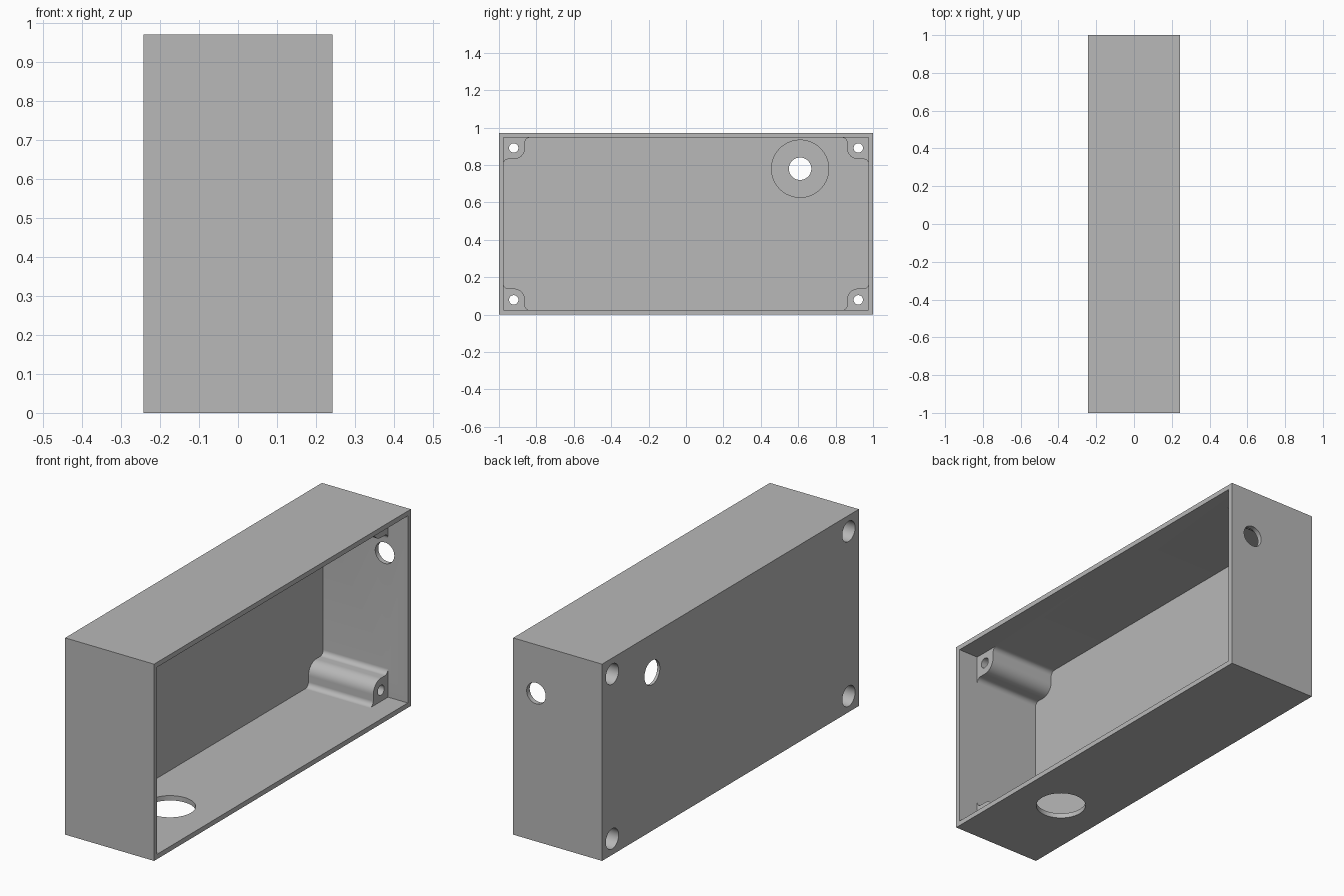
import bpy, bmesh
from math import pi, cos, sin, radians
from mathutils import Matrix, Vector

cube = bpy.data.objects.get("Cube")
if cube:
    bpy.data.objects.remove(cube, do_unlink=True)

# Overall sizes
HX, HY, H = 0.2425, 1.0, 0.97
WALL = 0.024
FLOOR = -HX + WALL          # inner face of the closed side
POST_END = 0.135
INSET = 0.055               # screw axis from the inner walls

grey = bpy.data.materials.new("plain_grey")
grey.use_nodes = True
grey.diffuse_color = (0.48, 0.48, 0.48, 1)
grey.node_tree.nodes["Principled BSDF"].inputs["Base Color"].default_value = grey.diffuse_color


def make_object(name, bm):
    bmesh.ops.recalc_face_normals(bm, faces=bm.faces)
    mesh = bpy.data.meshes.new(name)
    bm.to_mesh(mesh)
    bm.free()
    mesh.materials.append(grey)
    obj = bpy.data.objects.new(name, mesh)
    bpy.context.collection.objects.link(obj)
    return obj


def box(name, low, high):
    low, high = Vector(low), Vector(high)
    bm = bmesh.new()
    bmesh.ops.create_cube(bm, size=1)
    bmesh.ops.scale(bm, vec=high - low, verts=bm.verts)
    bmesh.ops.translate(bm, vec=(low + high) / 2, verts=bm.verts)
    return make_object(name, bm)


def cylinder(name, centre, radius, length, axis):
    bm = bmesh.new()
    turn = {"X": Matrix.Rotation(pi / 2, 4, "Y"),
            "Y": Matrix.Rotation(pi / 2, 4, "X"),
            "Z": Matrix()}[axis]
    bmesh.ops.create_cone(bm, cap_ends=True, segments=64, radius1=radius, radius2=radius,
                          depth=length, matrix=Matrix.Translation(centre) @ turn)
    return make_object(name, bm)


def prism(name, outline, x0, x1):
    """Extrude a y-z outline along x."""
    bm = bmesh.new()
    face = bm.faces.new([bm.verts.new((x0, y, z)) for y, z in outline])
    side = bmesh.ops.extrude_face_region(bm, geom=[face])["geom"]
    bmesh.ops.translate(bm, vec=(x1 - x0, 0, 0),
                        verts=[v for v in side if isinstance(v, bmesh.types.BMVert)])
    return make_object(name, bm)


def arc(cy, cz, r, start, end, steps=12):
    angles = [radians(start + (end - start) * i / steps) for i in range(steps + 1)]
    return [(cy + r * cos(a), cz + r * sin(a)) for a in angles]


def combine(target, tool, operation):
    """Apply one boolean and discard the tool."""
    mod = target.modifiers.new("boolean", "BOOLEAN")
    mod.operation, mod.solver, mod.object = operation, "EXACT", tool
    graph = bpy.context.evaluated_depsgraph_get()
    result = bpy.data.meshes.new_from_object(target.evaluated_get(graph))
    target.modifiers.clear()
    target.data = result
    bpy.data.objects.remove(tool, do_unlink=True)


# Open box
shell = box("enclosure", (-HX, -HY, 0), (HX, HY, H))
combine(shell, box("cavity", (FLOOR, WALL - HY, WALL), (HX + 0.1, HY - WALL, H - WALL)),
        "DIFFERENCE")

# Post outline, measured inward from an inner corner, blended into both walls
R, F, SINK = 0.06, 0.025, -WALL / 2
EDGE = INSET + R
post_outline = ([(SINK, SINK), (EDGE + F, SINK)]
                + arc(EDGE + F, F, F, 270, 180)
                + arc(INSET, INSET, R, 0, 90)
                + arc(F, EDGE + F, F, 270, 180)[::1]
                + [(SINK, EDGE + F)])

# Corner screw posts, bored from the closed side
for sy in (-1, 1):
    for sz in (-1, 1):
        def place(u, v):
            return sy * (HY - WALL - u), H / 2 + sz * (H / 2 - WALL - v)
        post = prism("post", [place(u, v) for u, v in post_outline], FLOOR + SINK, POST_END)
        combine(shell, post, "UNION")
        y, z = place(INSET, INSET)
        combine(shell, cylinder("screw_hole", (0, y, z), 0.025, 1, "X"), "DIFFERENCE")
        combine(shell, cylinder("head_bore", (-HX, y, z), 0.05, 0.56, "X"), "DIFFERENCE")

# Round seat with a shaft hole and a small locating slot
SY, SZ = 0.61, 0.78
combine(shell, cylinder("seat", (FLOOR, SY, SZ), 0.153, 0.02, "X"), "DIFFERENCE")
combine(shell, cylinder("shaft_hole", (-HX, SY, SZ), 0.06, 0.2, "X"), "DIFFERENCE")
slot = (arc(SY + 0.013, SZ - 0.117, 0.013, -90, 90)
        + arc(SY - 0.013, SZ - 0.117, 0.013, 90, 270))
combine(shell, prism("slot", slot, FLOOR - 0.017, FLOOR + 0.02), "DIFFERENCE")

# Cable hole in the back wall and large hole in the base
combine(shell, cylinder("cable_hole", (0.117, HY, 0.73), 0.052, 0.2, "Y"), "DIFFERENCE")
combine(shell, cylinder("base_hole", (0, -0.53, 0), 0.115, 0.2, "Z"), "DIFFERENCE")

# Smooth the round parts, keep the edges crisp
bpy.ops.object.select_all(action="DESELECT")
shell.select_set(True)
bpy.context.view_layer.objects.active = shell
bpy.ops.object.shade_smooth_by_angle(angle=radians(30))
